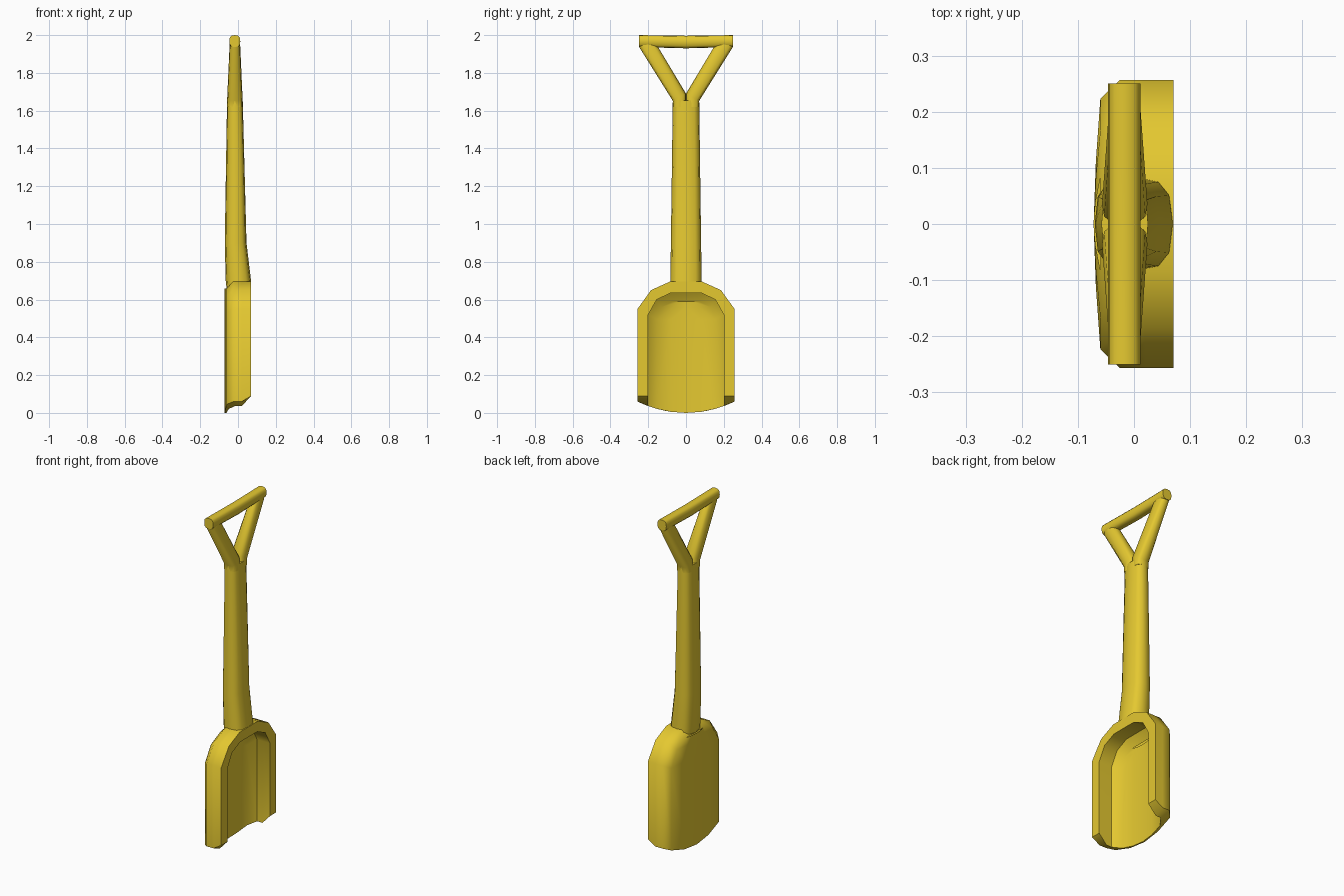
import bpy, bmesh, math

if "Cube" in bpy.data.objects:
    bpy.data.objects.remove(bpy.data.objects["Cube"])

mat = bpy.data.materials.new("yellow_plastic")
mat.diffuse_color = (0.78, 0.58, 0.03, 1)
mat.use_nodes = True
mat.node_tree.nodes["Principled BSDF"].inputs["Base Color"].default_value = mat.diffuse_color


def finish(name, bm, angle=50):
    bmesh.ops.remove_doubles(bm, verts=bm.verts, dist=1e-5)
    bmesh.ops.recalc_face_normals(bm, faces=bm.faces)
    me = bpy.data.meshes.new(name)
    bm.to_mesh(me)
    bm.free()
    me.materials.append(mat)
    ob = bpy.data.objects.new(name, me)
    bpy.context.collection.objects.link(ob)
    bpy.ops.object.select_all(action='DESELECT')
    ob.select_set(True)
    bpy.context.view_layer.objects.active = ob
    bpy.ops.object.shade_smooth_by_angle(angle=math.radians(angle))
    return ob


# Tube through rounded rings; each ring spans a..b in (y, z) and x0..x1
def loft(name, rings, n=12, power=0.7):
    bm = bmesh.new()
    loops = []
    for a, b, x0, x1 in rings:
        loop = []
        for i in range(n):
            ang = 2 * math.pi * i / n
            c, s = math.cos(ang), math.sin(ang)
            c = math.copysign(abs(c) ** power, c)
            s = math.copysign(abs(s) ** power, s)
            t = (c + 1) / 2
            loop.append(bm.verts.new(((x0 + x1) / 2 + s * (x1 - x0) / 2,
                                      a[0] + (b[0] - a[0]) * t,
                                      a[1] + (b[1] - a[1]) * t)))
        loops.append(loop)
    for p, q in zip(loops, loops[1:]):
        for i in range(n):
            j = (i + 1) % n
            bm.faces.new((p[i], p[j], q[j], q[i]))
    bm.faces.new(loops[0])
    bm.faces.new(loops[-1])
    return finish(name, bm)


# Scoop: half section (x, blend from outer to inner outline, width factor)
section = [(-0.072, 0.6, 0), (-0.068, 0.6, 0.5), (-0.06, 0.6, 1), (-0.025, 0, 1),
           (0.02, 0, 1), (0.07, 0, 1), (0.07, 1, 1), (0.02, 1, 1),
           (-0.015, 1, 1), (-0.048, 1.8, 1), (-0.058, 1.8, 0.5), (-0.062, 1.8, 0)]
# Outer and inner outline at each station from the lip up to the neck
stations = [((0.257, 0.06), (0.2, 0.04)), ((0.257, 0.55), (0.2, 0.52)),
            ((0.185, 0.65), (0.155, 0.6)), ((0.085, 0.695), (0.08, 0.635))]
bm = bmesh.new()
sides = []
for sign in (1, -1):
    grid = []
    for i, (o, n) in enumerate(stations):
        row = []
        for x, t, f in section:
            y = (o[0] + (n[0] - o[0]) * t) * f
            z = o[1] + (n[1] - o[1]) * t
            if i == 0:  # curved lip, with the wall ends cut back at the rim
                z = 0.09 if x == 0.07 else 0.06 * (y / 0.257) ** 2
            row.append(bm.verts.new((x, sign * y, z)))
        grid.append(row)
    for p, q in zip(grid, grid[1:]):
        for k in range(11):
            bm.faces.new((p[k], p[k + 1], q[k + 1], q[k]))
    for k in range(5):
        lip = grid[0]
        bm.faces.new((lip[k], lip[k + 1], lip[10 - k], lip[11 - k]))
    sides.append(grid)
left, right = sides[0][-1], sides[1][-1]
for k in range(2, 9):
    bm.faces.new((left[k], left[k + 1], right[k + 1], right[k]))
finish("scoop", bm)

# Shaft, flaring forward into the scoop
loft("shaft", [((-w, z), (w, z), x0, x1) for z, w, x0, x1 in
               [(0.655, 0.083, -0.06, 0.069), (0.7, 0.083, -0.065, 0.069),
                (0.9, 0.08, -0.07, 0.045), (1.655, 0.07, -0.058, 0.025)]])

# Two spreading grip arms
for side, s in (("left", -1), ("right", 1)):
    loft("grip_arm_" + side, [((0, 1.62), (s * 0.069, 1.62), -0.057, 0.024),
                              ((0, 1.69), (s * 0.07, 1.652), -0.057, 0.024),
                              ((s * 0.15, 1.94), (s * 0.248, 1.937), -0.045, 0.012),
                              ((s * 0.165, 1.965), (s * 0.248, 1.965), -0.04, 0.007)])

# Crossbar, slightly slimmer in the middle
loft("grip_bar", [((y, 1.937 - d), (y, 2.0 - d / 2), -0.046, 0.012) for y, d in
                  [(-0.25, 0), (-0.15, 0.003), (0, 0.007), (0.15, 0.003), (0.25, 0)]])
